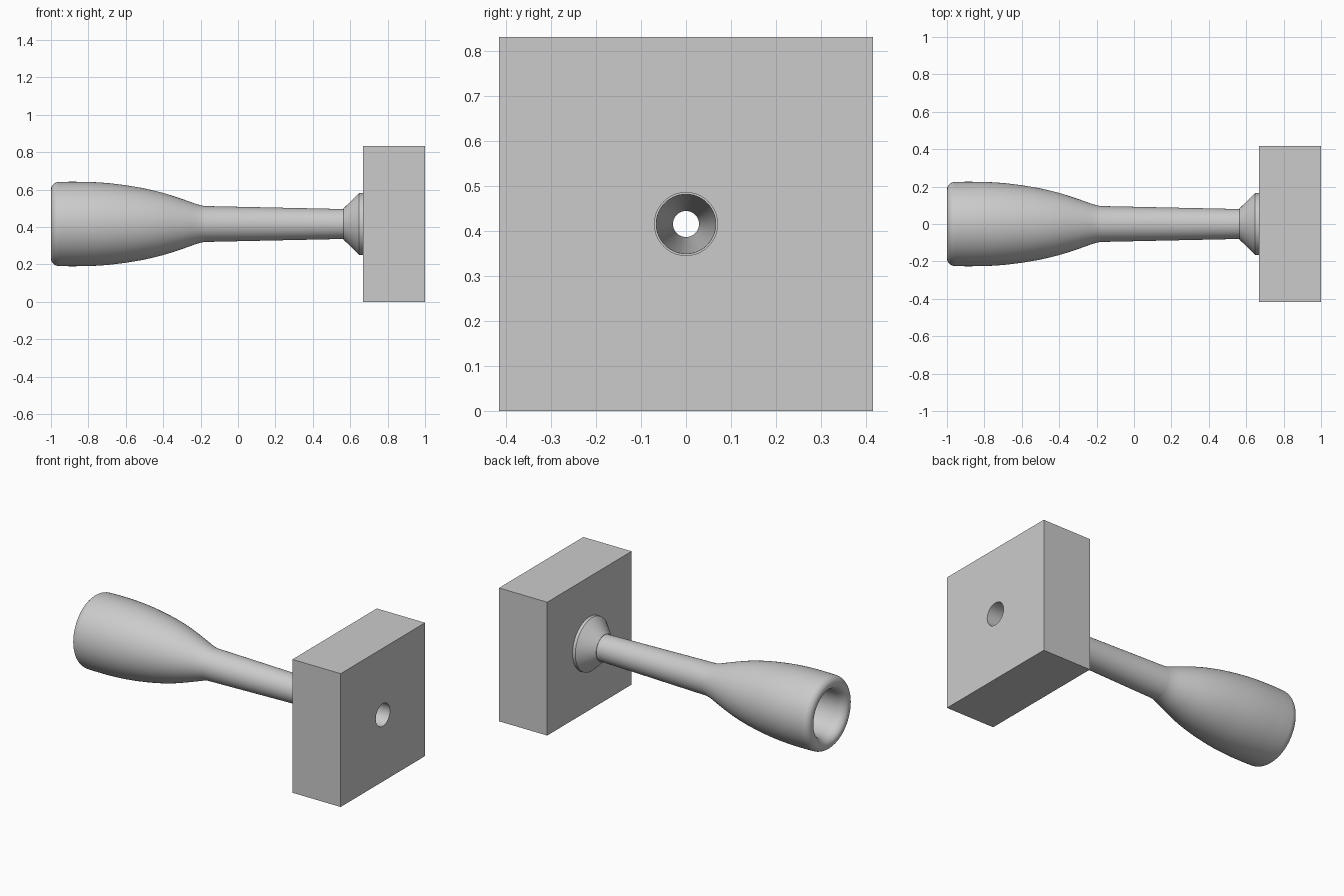
import bpy, bmesh, math
from mathutils import Matrix

if "Cube" in bpy.data.objects:
    bpy.data.objects.remove(bpy.data.objects["Cube"])

AXIS_Z = 0.416   # height of the long axis
SIDES = 96

grey = bpy.data.materials.new("light grey")
grey.diffuse_color = (0.6, 0.6, 0.6, 1)
grey.use_nodes = True
grey.node_tree.nodes["Principled BSDF"].inputs["Base Color"].default_value = grey.diffuse_color


def smooth_curve(pts, steps=5):
    """Catmull-Rom curve through (x, radius) points."""
    p = [pts[0]] + pts + [pts[-1]]
    out = []
    for i in range(1, len(p) - 2):
        a, b, c, d = p[i - 1:i + 3]
        for s in range(steps):
            t = s / steps
            out.append(tuple(0.5 * (2 * b[k] + (c[k] - a[k]) * t
                       + (2 * a[k] - 5 * b[k] + 4 * c[k] - d[k]) * t * t
                       + (3 * b[k] - a[k] - 3 * c[k] + d[k]) * t ** 3) for k in (0, 1)))
    return out + [pts[-1]]


def arc(cx, cr, rx, rr, a0, a1, n=8):
    """Quarter-ellipse rounding for the rim."""
    return [(cx + rx * math.cos(math.radians(a0 + (a1 - a0) * i / n)),
             cr + rr * math.sin(math.radians(a0 + (a1 - a0) * i / n))) for i in range(n + 1)]


def lathe(name, profile, closed):
    """Spin an (x, radius) profile about the long axis."""
    bm = bmesh.new()
    rings = []
    for x, r in profile:
        rings.append([bm.verts.new((x, r * math.cos(2 * math.pi * i / SIDES),
                                    AXIS_Z + r * math.sin(2 * math.pi * i / SIDES)))
                      for i in range(SIDES)])
    count = len(rings) if closed else len(rings) - 1
    for j in range(count):
        a, b = rings[j], rings[(j + 1) % len(rings)]
        for i in range(SIDES):
            k = (i + 1) % SIDES
            bm.faces.new((a[k], a[i], b[i], b[k]))
    me = bpy.data.meshes.new(name)
    bm.to_mesh(me)
    bm.free()
    me.materials.append(grey)
    ob = bpy.data.objects.new(name, me)
    bpy.context.collection.objects.link(ob)
    bpy.ops.object.select_all(action='DESELECT')
    ob.select_set(True)
    bpy.context.view_layer.objects.active = ob
    bpy.ops.object.shade_smooth_by_angle(angle=math.radians(30))
    return ob


# Bell with rounded rim, tapering shank, cup and widening bore
bore = smooth_curve([(-0.30, 0.032), (-0.38, 0.046), (-0.50, 0.082),
                     (-0.65, 0.115), (-0.80, 0.134), (-0.94, 0.142)])
rim = arc(-0.94, 0.182, 0.06, 0.04, 270, 180) + arc(-0.955, 0.185, 0.045, 0.040, 180, 90)
body = smooth_curve([(-0.90, 0.226), (-0.80, 0.225), (-0.70, 0.219), (-0.60, 0.207),
                     (-0.50, 0.190), (-0.40, 0.166), (-0.30, 0.134), (-0.22, 0.106),
                     (-0.18, 0.096)])
shank = [(0.56, 0.080), (0.667, 0.079), (0.667, 0.066), (-0.22, 0.029)]
lathe("mouthpiece", bore[:-1] + rim + body + shank, True)

# Conical flange against the block
lathe("flange", [(0.563, 0.079), (0.563, 0.082), (0.648, 0.166), (0.668, 0.166)], False)

# Square block with a round hole through it
bm = bmesh.new()
bmesh.ops.create_cube(bm, size=1, matrix=Matrix.Translation((0.8335, 0, AXIS_Z))
                      @ Matrix.Diagonal((0.333, 0.832, 0.832, 1)))
me = bpy.data.meshes.new("block")
bm.to_mesh(me)
bm.free()
me.materials.append(grey)
block = bpy.data.objects.new("block", me)
bpy.context.collection.objects.link(block)

bpy.ops.mesh.primitive_cylinder_add(vertices=SIDES, radius=0.07, depth=1,
                                    location=(0.83, 0, AXIS_Z), rotation=(0, math.pi / 2, 0))
cutter = bpy.context.object
cutter.name = "hole_cutter"
cutter.data.materials.append(grey)
cut = block.modifiers.new("hole", 'BOOLEAN')
cut.object = cutter
cut.operation = 'DIFFERENCE'
cut.solver = 'EXACT'
bpy.ops.object.select_all(action='DESELECT')
block.select_set(True)
bpy.context.view_layer.objects.active = block
bpy.ops.object.modifier_apply(modifier="hole")
bpy.data.objects.remove(cutter)
bpy.ops.object.shade_smooth_by_angle(angle=math.radians(30))
